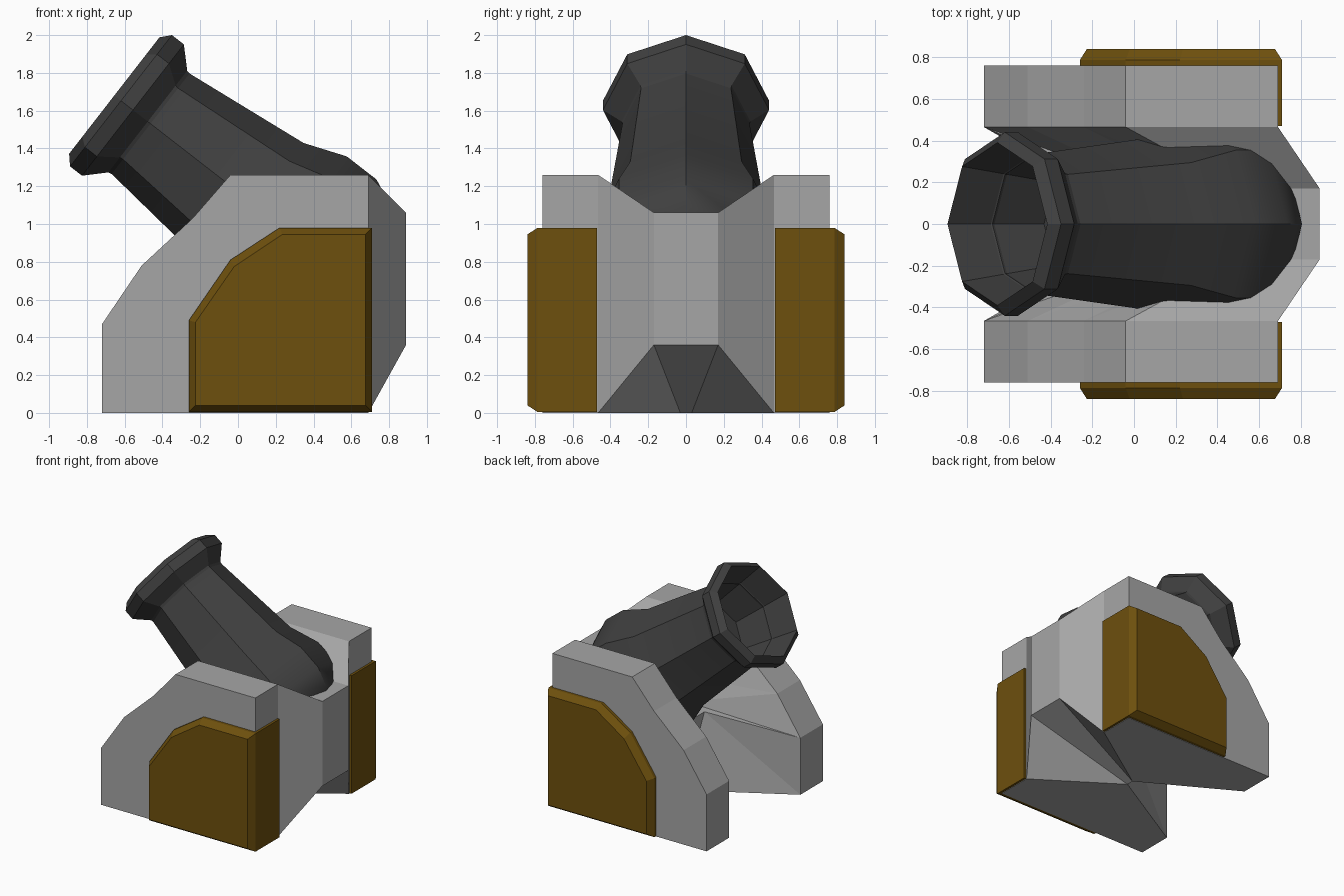
import bpy, bmesh, math
from mathutils import Vector

cube = bpy.data.objects.get("Cube")
if cube:
    bpy.data.objects.remove(cube)


def material(name, rgb):
    m = bpy.data.materials.new(name)
    m.use_nodes = True
    m.diffuse_color = (*rgb, 1)
    m.node_tree.nodes["Principled BSDF"].inputs["Base Color"].default_value = (*rgb, 1)
    return m


iron = material("dark iron", (0.05, 0.05, 0.05))
stone = material("grey stone", (0.38, 0.38, 0.38))
bronze = material("brown bronze", (0.155, 0.08, 0.004))


def finish(name, bm, mat):
    bmesh.ops.recalc_face_normals(bm, faces=bm.faces)
    mesh = bpy.data.meshes.new(name)
    bm.to_mesh(mesh)
    bm.free()
    mesh.materials.append(mat)
    ob = bpy.data.objects.new(name, mesh)
    bpy.context.collection.objects.link(ob)
    return ob


def loft(name, rings, mat, split=()):
    """Skin a list of closed rings; spans listed in split get a fixed diagonal."""
    bm = bmesh.new()
    vs = [[bm.verts.new(p) for p in ring] for ring in rings]
    count = len(vs[0])
    for k, (a, b) in enumerate(zip(vs, vs[1:])):
        for i in range(count):
            j = (i + 1) % count
            if k not in split:
                bm.faces.new((a[i], a[j], b[j], b[i]))
            elif split[k]:
                bm.faces.new((a[i], a[j], b[j]))
                bm.faces.new((a[i], b[j], b[i]))
            else:
                bm.faces.new((b[i], b[j], a[j]))
                bm.faces.new((b[i], a[j], a[i]))
    bm.faces.new(vs[0])
    bm.faces.new(vs[-1])
    return finish(name, bm, mat)


# Base: two cheeks joined by a narrower, tapered middle
cheek = [(-.72, 0), (-.72, .47), (-.51, .78), (-.24, 1.03), (-.04, 1.26), (.69, 1.26), (.69, 0)]
core = [(.04, .03, 0), (-.05, .17, .62), (.12, .17, .66), (.35, .17, .85),
        (.5, .17, 1.06), (.89, .17, 1.06), (.89, .17, .36)]
side = lambda y: [(x, y, z) for x, z in cheek]
middle = lambda s: [(x, s * y, z) for x, y, z in core]
loft("base", [side(-.76), side(-.465), middle(-1), middle(1), side(.465), side(.76)],
     stone, {1: True, 3: False})

# Barrel: eight-sided turned profile with a hollow mouth, (distance, radius)
profile = [(.5, .28), (0, .39), (.045, .44), (.125, .44), (.23, .335), (.946, .416),
           (1.17, .5), (1.37, .5), (1.51, .436), (1.65, .25)]
muzzle = Vector((-.655, 0, 1.68))
axis = Vector((.79, 0, -.613))
up = Vector((.613, 0, .79))
across = Vector((0, 1, 0))


def ring(s, r):
    angles = [math.pi * i / 4 for i in range(8)]
    return [muzzle + axis * s + (up * math.cos(a) + across * math.sin(a)) * r for a in angles]


barrel = loft("barrel", [ring(s, r) for s, r in profile], iron)
bpy.context.view_layer.objects.active = barrel
barrel.select_set(True)
bpy.ops.object.shade_smooth_by_angle(angle=math.radians(30))

# Side plates with a chamfered outer rim
plate = [(-.26, .004), (-.26, .49), (-.04, .81), (.22, .98), (.71, .98), (.71, .004)]
inset = [(-.225, .04), (-.225, .48), (-.02, .775), (.235, .945), (.675, .945), (.675, .04)]
for name, s in (("right_plate", -1), ("left_plate", 1)):
    layers = [(plate, .47), (plate, .785), (inset, .84)]
    loft(name, [[(x, s * y, z) for x, z in pts] for pts, y in layers], bronze)
